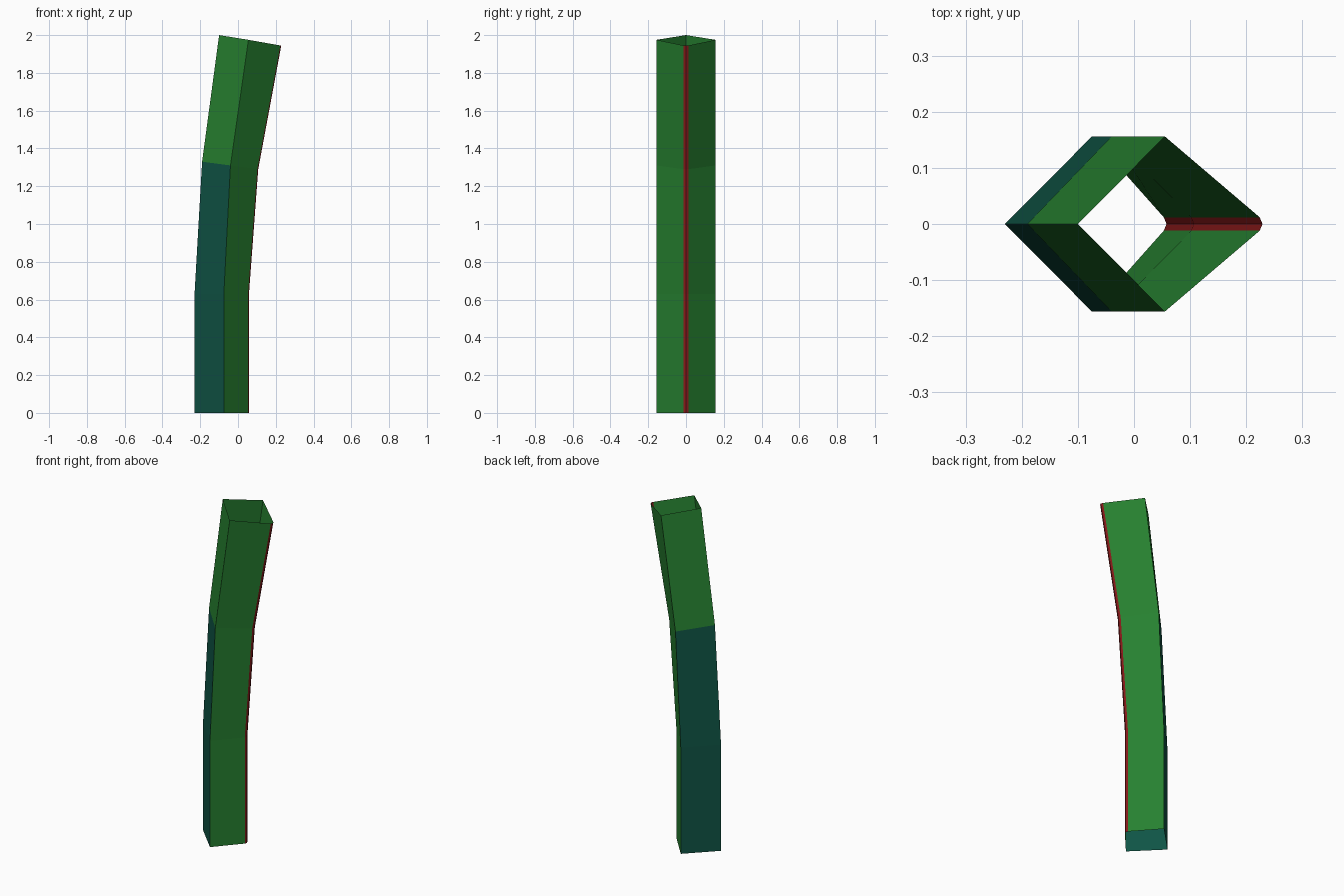
import bpy, bmesh

if "Cube" in bpy.data.objects:
    bpy.data.objects.remove(bpy.data.objects["Cube"])

# Each ring: (x, z) of the left corner, the two side corners, and the right edge
rings = [
    ((-0.23, 0.0), (-0.075, 0.0), (0.055, 0.0)),
    ((-0.23, 0.63), (-0.075, 0.63), (0.055, 0.63)),
    ((-0.19, 1.33), (-0.04, 1.31), (0.104, 1.29)),
    ((-0.10, 2.0), (0.055, 1.975), (0.226, 1.945)),
]
HALF = 0.156    # half depth of the tube
EDGE = 0.012    # half width of the blunt right edge


def material(name, rgb):
    m = bpy.data.materials.new(name)
    m.diffuse_color = (*rgb, 1)
    m.use_nodes = True
    m.node_tree.nodes["Principled BSDF"].inputs["Base Color"].default_value = m.diffuse_color
    return m


# Bent, open-ended tube with a blunt right edge
bm = bmesh.new()
loops = []
for (lx, lz), (mx, mz), (rx, rz) in rings:
    pts = [(lx, 0, lz), (mx, -HALF, mz), (rx - 0.002, -EDGE, rz),
           (rx + 0.003, 0, rz), (rx - 0.002, EDGE, rz), (mx, HALF, mz)]
    loops.append([bm.verts.new(p) for p in pts])

for level, (a, b) in enumerate(zip(loops, loops[1:])):
    n = len(a)
    for i in range(n):
        j = (i + 1) % n
        f = bm.faces.new((a[i], a[j], b[j], b[i]))
        if i in (2, 3):
            f.material_index = 1        # red edge strip
        elif i in (0, n - 1) and level < 2:
            f.material_index = 2        # darker lower left sides

mesh = bpy.data.meshes.new("bent_stem")
bm.to_mesh(mesh)
bm.free()
for m in (material("green", (0.02, 0.22, 0.03)),
          material("dark_red", (0.25, 0.01, 0.01)),
          material("blue_green", (0.005, 0.09, 0.06))):
    mesh.materials.append(m)
stem = bpy.data.objects.new("bent_stem", mesh)
bpy.context.collection.objects.link(stem)
